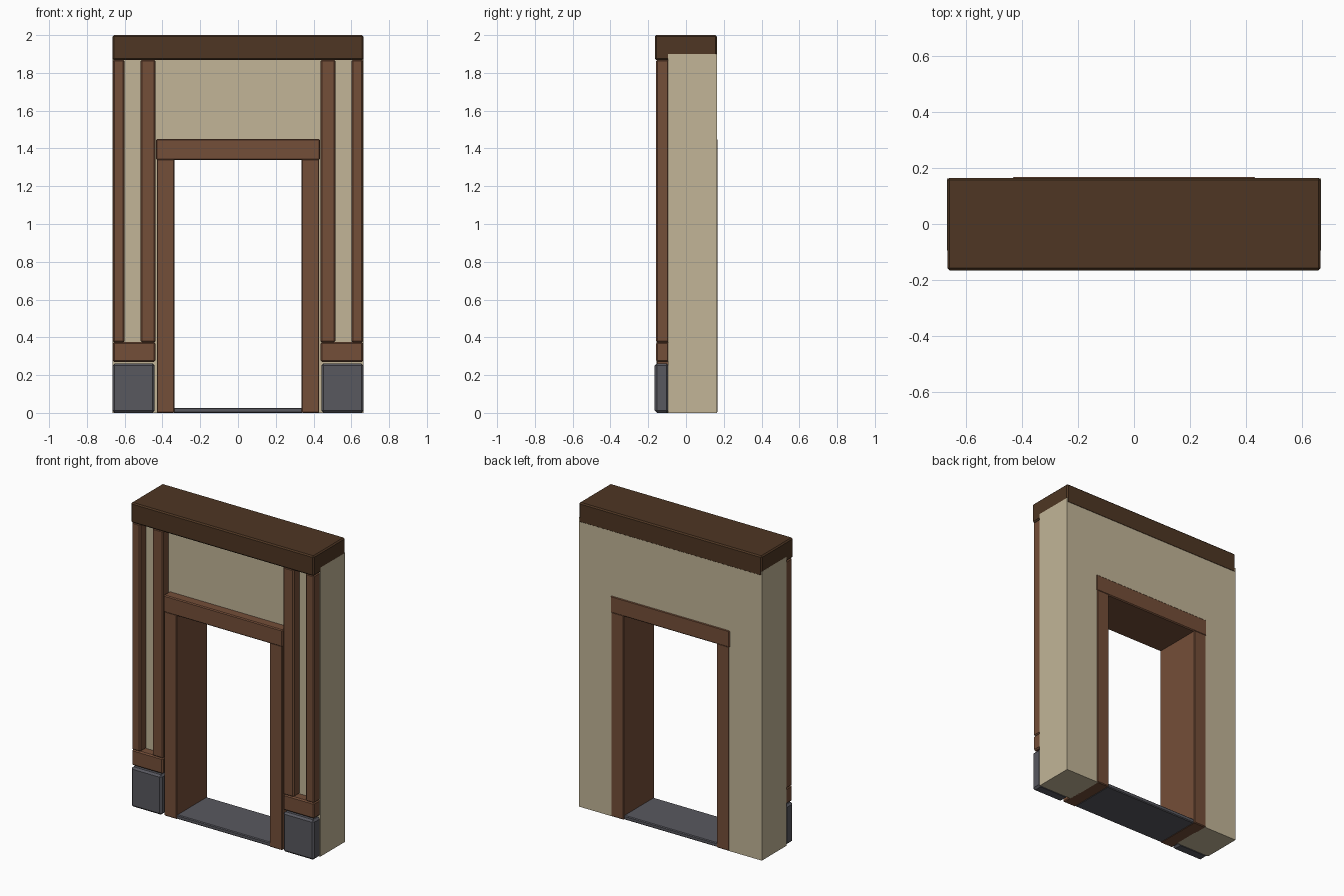
import bpy, bmesh

if "Cube" in bpy.data.objects:
    bpy.data.objects.remove(bpy.data.objects["Cube"])


def material(name, rgb):
    def lin(c):
        c /= 255
        return c / 12.92 if c <= 0.04045 else ((c + 0.055) / 1.055) ** 2.4
    m = bpy.data.materials.new(name)
    m.diffuse_color = (*[lin(c) for c in rgb], 1)
    m.use_nodes = True
    m.node_tree.nodes["Principled BSDF"].inputs["Base Color"].default_value = m.diffuse_color
    return m


PLASTER = material("plaster", (194, 181, 151))
WOOD = material("brown wood", (116, 78, 56))
DARK = material("dark wood", (78, 54, 35))
STONE = material("grey stone", (88, 88, 95))


def finish(name, bm, mat):
    bmesh.ops.recalc_face_normals(bm, faces=bm.faces)
    me = bpy.data.meshes.new(name)
    bm.to_mesh(me)
    bm.free()
    me.materials.append(mat)
    ob = bpy.data.objects.new(name, me)
    bpy.context.collection.objects.link(ob)
    return ob


def box(name, x, y, z, mat, bevel=0.008):
    """Box between (min, max) pairs, with chamfered edges."""
    bm = bmesh.new()
    bmesh.ops.create_cube(bm, size=1)
    for v in bm.verts:
        for i, (a, b) in enumerate((x, y, z)):
            v.co[i] = a if v.co[i] < 0 else b
    if bevel:
        bmesh.ops.bevel(bm, geom=bm.edges[:], offset=bevel, segments=1,
                        affect='EDGES')
    return finish(name, bm, mat)


# Plaster wall: arch-shaped outline with the doorway left open
bm = bmesh.new()
W, O, TOP, DOOR = 0.6655, 0.42, 1.90, 1.43
outline = [(-W, 0), (-O, 0), (-O, DOOR), (O, DOOR), (O, 0), (W, 0), (W, TOP), (-W, TOP)]
face = bm.faces.new([bm.verts.new((x, -0.095, z)) for x, z in outline])
ext = bmesh.ops.extrude_face_region(bm, geom=[face])
for v in ext["geom"]:
    if isinstance(v, bmesh.types.BMVert):
        v.co.y = 0.163
finish("plaster_wall", bm, PLASTER)

# Top beam
box("top_beam", (-0.665, 0.665), (-0.165, 0.1645), (1.868, 2.0), DARK)

# Parts repeated on both sides
for side, s in (("left", -1), ("right", 1)):
    def pair(name, a, b, y, z, mat, bevel=0.008):
        box(side + "_" + name, tuple(sorted((s * a, s * b))), y, z, mat, bevel)
    pair("outer_post", 0.60, 0.663, (-0.158, -0.09), (0.372, 1.87), WOOD)
    pair("inner_post", 0.436, 0.515, (-0.158, -0.09), (0.372, 1.87), WOOD)
    pair("cross_rail", 0.438, 0.663, (-0.158, -0.09), (0.27, 0.375), WOOD)
    pair("stone_base", 0.441, 0.665, (-0.166, -0.09), (0.0, 0.262), STONE, 0.012)
    pair("door_jamb", 0.337, 0.43, (-0.155, 0.1665), (0.0, 1.345), WOOD, 0.005)

# Door lintel and threshold
box("door_lintel", (-0.434, 0.434), (-0.157, 0.1675), (1.338, 1.45), WOOD, 0.006)
box("threshold", (-0.342, 0.342), (-0.15, 0.16), (0.0, 0.027), STONE, 0.005)
